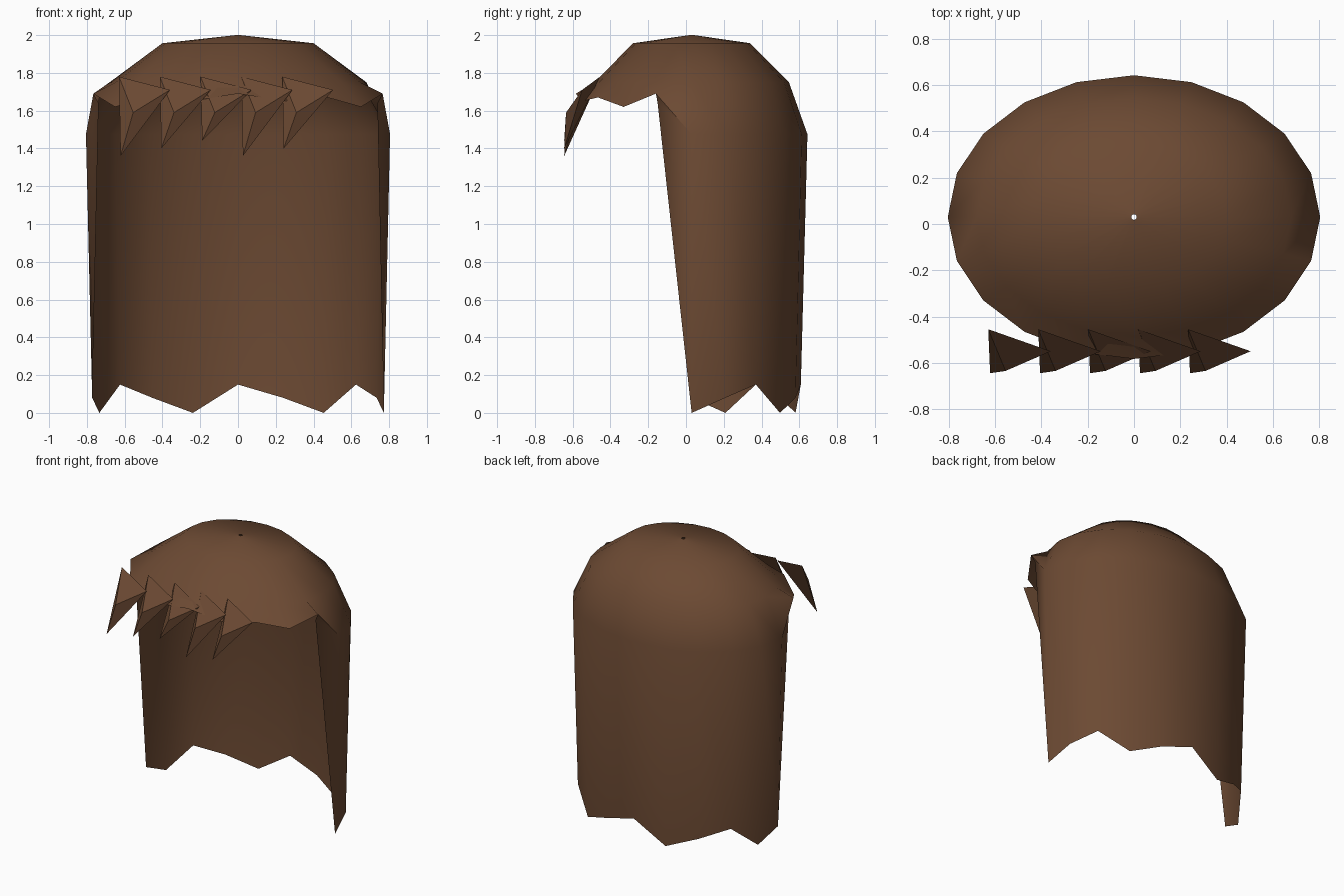
import bpy, bmesh, math

if "Cube" in bpy.data.objects:
    bpy.data.objects.remove(bpy.data.objects["Cube"])

SIDES, CY = 20, 0.03
brown = bpy.data.materials.new("hair brown")
brown.diffuse_color = (0.15, 0.068, 0.033, 1)
brown.use_nodes = True
brown.node_tree.nodes["Principled BSDF"].inputs["Base Color"].default_value = brown.diffuse_color


def make_object(name, bm, angle):
    mesh = bpy.data.meshes.new(name)
    bm.to_mesh(mesh)
    bm.free()
    mesh.materials.append(brown)
    ob = bpy.data.objects.new(name, mesh)
    bpy.context.collection.objects.link(ob)
    bpy.ops.object.select_all(action='DESELECT')
    ob.select_set(True)
    bpy.context.view_layer.objects.active = ob
    bpy.ops.object.shade_smooth_by_angle(angle=math.radians(angle))
    return ob


def point(i, rx, ry, z):
    a = 2 * math.pi * i / SIDES
    return (rx * math.cos(a), CY + ry * math.sin(a), z)


# Crown rings, with a raised wavy rim over the face
front_rim = {11: 1.69, 12: 1.62, 13: 1.67, 14: 1.65, 15: 1.69,
             16: 1.65, 17: 1.67, 18: 1.62, 19: 1.69}
bm = bmesh.new()
rings = []
for rx, ry, z in ((0.012, 0.012, 2.0), (0.40, 0.31, 1.957),
                  (0.68, 0.515, 1.75), (0.805, 0.613, 1.475)):
    rings.append([bm.verts.new(point(i, rx, ry, front_rim.get(i, z) if z < 1.5 else z))
                  for i in range(SIDES)])
for upper, lower in zip(rings, rings[1:]):
    for i in range(SIDES):
        j = (i + 1) % SIDES
        bm.faces.new((upper[i], lower[i], lower[j], upper[j]))

# Long curtain at the back with a repeating ragged hem
rim = rings[-1]
hem = [bm.verts.new(point(i, 0.772, 0.578, (0, 0.08, 0.15)[i % 3])) for i in range(11)]
for i in range(10):
    bm.faces.new((rim[i], hem[i], hem[i + 1], rim[i + 1]))

# Slanted side edges of the curtain, tucked just inside the rim
for s, top, corner, low in ((1, rim[0], rim[19], hem[0]), (-1, rim[10], rim[11], hem[10])):
    tuck = bm.verts.new((s * 0.738, -0.15, 1.64))
    for f in ((top, corner, tuck), (top, tuck, low)):
        bm.faces.new(f if s < 0 else f[::-1])
bmesh.ops.recalc_face_normals(bm, faces=bm.faces)
make_object("hair_cap", bm, 60)

# Row of pointed fringe locks
for k, tip in enumerate((1.36, 1.40, 1.44, 1.36, 1.40)):
    x = -0.63 + 0.216 * k
    bm = bmesh.new()
    a, b, c, d = [bm.verts.new(p) for p in (
        (x, -0.455, 1.78), (x + 0.27, -0.55, 1.71),
        (x + 0.008, -0.645, tip), (x + 0.075, -0.635, 1.59))]
    for f in ((a, b, c), (a, b, d), (b, c, d), (a, c, d)):
        bm.faces.new(f)
    bmesh.ops.recalc_face_normals(bm, faces=bm.faces)
    make_object(f"fringe_lock_{k + 1}", bm, 30)
